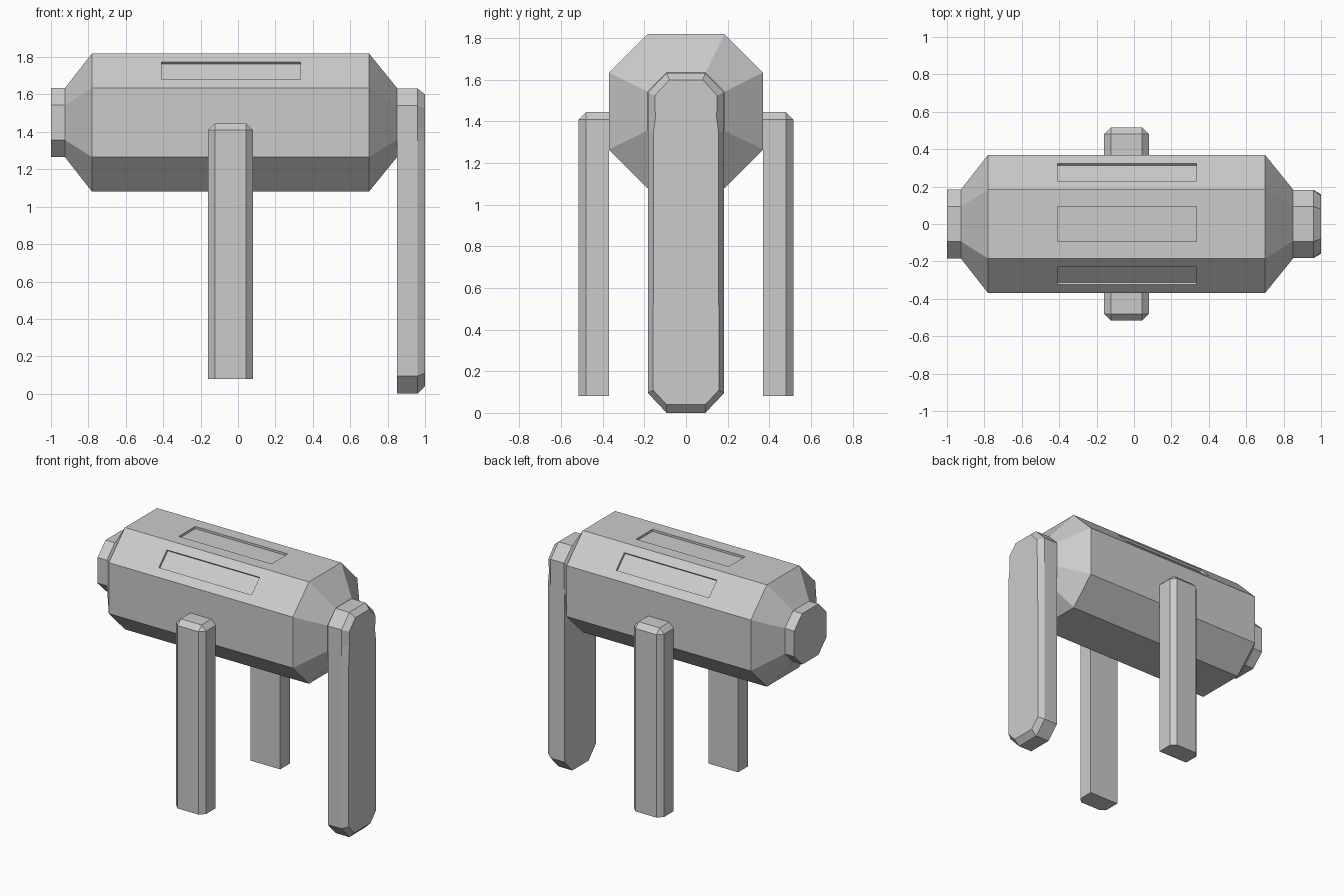
import bpy
import bmesh
from mathutils import Vector

cube = bpy.data.objects.get("Cube")
if cube:
    bpy.data.objects.remove(cube, do_unlink=True)

AXIS_Z = 1.45
GREY = (0.6, 0.6, 0.6, 1)
grey = bpy.data.materials.new("plain grey")
grey.use_nodes = True
grey.diffuse_color = GREY
grey.node_tree.nodes["Principled BSDF"].inputs["Base Color"].default_value = GREY


def finish(name, bm):
    bmesh.ops.recalc_face_normals(bm, faces=bm.faces)
    mesh = bpy.data.meshes.new(name)
    bm.to_mesh(mesh)
    bm.free()
    mesh.materials.append(grey)
    obj = bpy.data.objects.new(name, mesh)
    bpy.context.collection.objects.link(obj)
    return obj


def octagon(half, flat):
    """Cross-section in y and z around the body axis."""
    corners = [(half, flat), (flat, half), (-flat, half), (-half, flat)]
    return [(y, AXIS_Z + z) for y, z in corners] + \
           [(-y, AXIS_Z - z) for y, z in corners]


def loft(sections):
    """Join (x, outline) sections into a closed solid."""
    bm = bmesh.new()
    rings = [[bm.verts.new((x, y, z)) for y, z in outline] for x, outline in sections]
    n = len(rings[0])
    for a, b in zip(rings, rings[1:]):
        for i in range(n):
            j = (i + 1) % n
            bm.faces.new((a[i], a[j], b[j], b[i]))
    bm.faces.new(rings[0])
    bm.faces.new(rings[-1])
    bmesh.ops.recalc_face_normals(bm, faces=bm.faces)
    return bm


# Main body: octagonal barrel with tapered ends
big, small = octagon(0.37, 0.185), octagon(0.185, 0.093)
bm = loft([(-0.925, small), (-0.78, big), (0.70, big), (0.85, small)])

# Shallow slots in the three upper long faces
slots = [f for f in bm.faces if f.normal.z > 0.5 and abs(f.normal.x) < 0.01]
bmesh.ops.inset_individual(bm, faces=slots, thickness=0.01)
for f in slots:
    centre = f.calc_center_median()
    for v in f.verts:
        side = centre.lerp(v.co, 0.53)
        v.co = Vector((-0.41 if v.co.x < 0 else 0.335, side.y, side.z))
for f in bmesh.ops.extrude_discrete_faces(bm, faces=slots)["faces"]:
    f.normal_update()
    bmesh.ops.translate(bm, verts=f.verts, vec=f.normal * -0.016)
finish("body", bm)

# Short stub on the right end
finish("end_stub", loft([(-1.0, small), (-0.925, small)]))


# Long end leg, chamfered around its outer face
def mirrored(half):
    return half + [(-y, z) for y, z in reversed(half)]


outer = mirrored([(0.093, 0), (0.183, 0.095), (0.183, 1.35), (0.183, 1.42),
                  (0.183, 1.54), (0.093, 1.633)])
inner = mirrored([(0.093, 0.04), (0.158, 0.11), (0.156, 1.35), (0.147, 1.42),
                  (0.15, 1.525), (0.08, 1.60)])
finish("end_leg", loft([(0.85, outer), (0.96, outer), (1.0, inner)]))


# Front and back legs, chamfered on top and on the outer corners
def side_leg(name, side):
    low, high = Vector((-0.16, 0.37, 0.08)), Vector((0.08, 0.517, 1.445))
    bm = bmesh.new()
    bmesh.ops.create_cube(bm, size=1)
    for v in bm.verts:
        v.co = (low + high) / 2 + v.co * (high - low)
    edges = []
    for e in bm.edges:
        mid = (e.verts[0].co + e.verts[1].co) / 2
        top, out = mid.z > high.z - 0.01, mid.y > high.y - 0.01
        bottom, back = mid.z < low.z + 0.01, mid.y < low.y + 0.01
        if (top or out) and not bottom and not back:
            edges.append(e)
    bmesh.ops.bevel(bm, geom=edges, offset=0.036, segments=1, affect='EDGES')
    for v in bm.verts:
        v.co.y *= side
    finish(name, bm)


side_leg("front_leg", -1)
side_leg("back_leg", 1)
